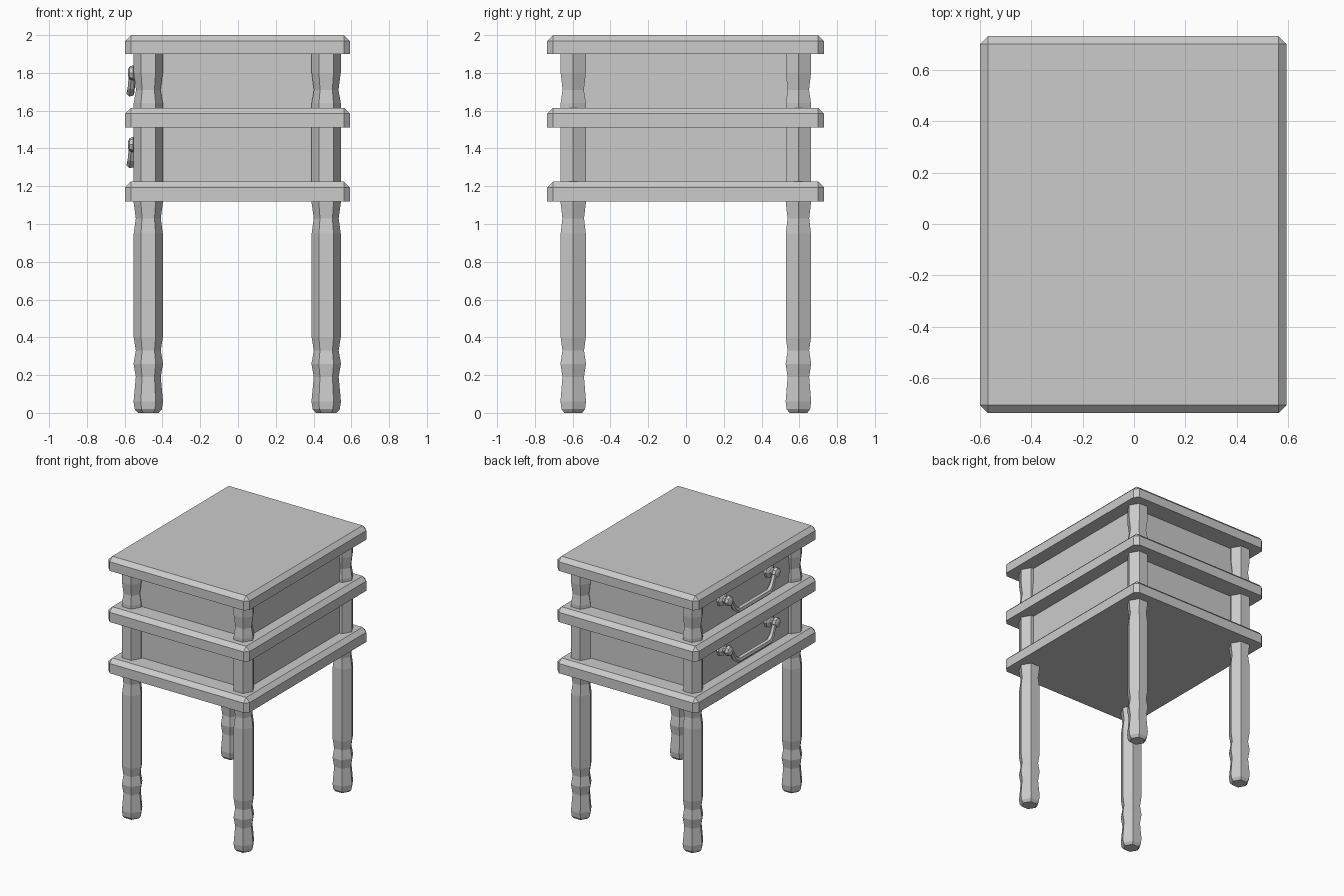
import bpy, bmesh, math
from mathutils import Matrix, Vector

if "Cube" in bpy.data.objects:
    bpy.data.objects.remove(bpy.data.objects["Cube"])


def finish(bm, name):
    bmesh.ops.recalc_face_normals(bm, faces=bm.faces)
    me = bpy.data.meshes.new(name)
    bm.to_mesh(me)
    bm.free()
    ob = bpy.data.objects.new(name, me)
    bpy.context.collection.objects.link(ob)
    return ob


def box(name, x0, x1, y0, y1, z0, z1, chamfer=0.0):
    """Box whose edges, except the underside, may be chamfered."""
    bm = bmesh.new()
    size = Matrix.Diagonal((x1 - x0, y1 - y0, z1 - z0, 1))
    mid = Matrix.Translation(((x0 + x1) / 2, (y0 + y1) / 2, (z0 + z1) / 2))
    bmesh.ops.create_cube(bm, size=1, matrix=mid @ size)
    if chamfer:
        edges = [e for e in bm.edges if max(v.co.z for v in e.verts) > z1 - 1e-4]
        bmesh.ops.bevel(bm, geom=edges, offset=chamfer, segments=1, affect='EDGES')
    return finish(bm, name)


def turned(name, profile, sides, matrix):
    """Faceted turned part from (radius, height) pairs."""
    bm = bmesh.new()
    rings = [[bm.verts.new(matrix @ Vector((r * math.cos(math.tau * i / sides),
                                            r * math.sin(math.tau * i / sides), z)))
              for i in range(sides)] for r, z in profile]
    for a, b in zip(rings, rings[1:]):
        for i in range(sides):
            j = (i + 1) % sides
            bm.faces.new((a[i], a[j], b[j], b[i]))
    bm.faces.new(rings[0])
    bm.faces.new(rings[-1])
    return finish(bm, name)


def tube(name, points, radius):
    """Faceted tube along (x, y, z, thickness) points."""
    cu = bpy.data.curves.new(name, 'CURVE')
    cu.dimensions = '3D'
    cu.bevel_depth = radius
    cu.bevel_resolution = 1
    cu.use_fill_caps = True
    sp = cu.splines.new('POLY')
    sp.points.add(len(points) - 1)
    for p, (x, y, z, t) in zip(sp.points, points):
        p.co = (x, y, z, 1)
        p.radius = t
    sp.use_smooth = False
    tmp = bpy.data.objects.new(name + "_path", cu)
    bpy.context.collection.objects.link(tmp)
    me = bpy.data.meshes.new_from_object(
        tmp.evaluated_get(bpy.context.evaluated_depsgraph_get()))
    bpy.data.objects.remove(tmp)
    ob = bpy.data.objects.new(name, me)
    bpy.context.collection.objects.link(ob)
    return ob


# Top and two shelves with chamfered upper edges
for name, z0, z1 in (("table_top", 1.9, 2.0), ("middle_shelf", 1.51, 1.615),
                     ("bottom_shelf", 1.12, 1.225)):
    box(name, -0.598, 0.592, -0.735, 0.73, z0, z1, 0.031)

# Drawer bodies
for name, z0, z1 in (("upper_drawer", 1.61, 1.905), ("lower_drawer", 1.22, 1.515)):
    box(name, -0.495, 0.485, -0.585, 0.585, z0, z1)

# Four six-sided turned legs
leg_profile = [(0.055, 0), (0.072, 0.02), (0.078, 0.06), (0.066, 0.19), (0.078, 0.26),
               (0.066, 0.33), (0.077, 0.40), (0.077, 0.95), (0.066, 1.03), (0.077, 1.11),
               (0.077, 1.64), (0.065, 1.71), (0.077, 1.80), (0.077, 1.905)]
for xn, x in (("left", -0.475), ("right", 0.467)):
    for yn, y in (("front", -0.597), ("back", 0.595)):
        turned(f"{yn}_{xn}_leg", leg_profile, 6, Matrix.Translation((x, y, 0)))

# Drop handles with rosettes on the -x side
for name, z in (("upper", 1.80), ("lower", 1.42)):
    half = [(-0.55, 0.285, z, 1.0), (-0.562, 0.255, z - 0.02, 0.8),
            (-0.565, 0.225, z - 0.075, 0.9), (-0.569, 0.185, z - 0.105, 1.0)]
    path = half + [(x, -y, pz, t) for x, y, pz, t in reversed(half)]
    tube(f"{name}_handle", path, 0.022)
    for side, y in (("front", -0.285), ("back", 0.285)):
        place = Matrix.Translation((-0.49, y, z)) @ Matrix.Rotation(-math.pi / 2, 4, 'Y')
        turned(f"{name}_{side}_rosette",
               [(0.055, 0), (0.052, 0.02), (0.025, 0.035), (0.025, 0.05),
                (0.04, 0.065), (0.034, 0.085), (0.015, 0.093)], 8, place)
